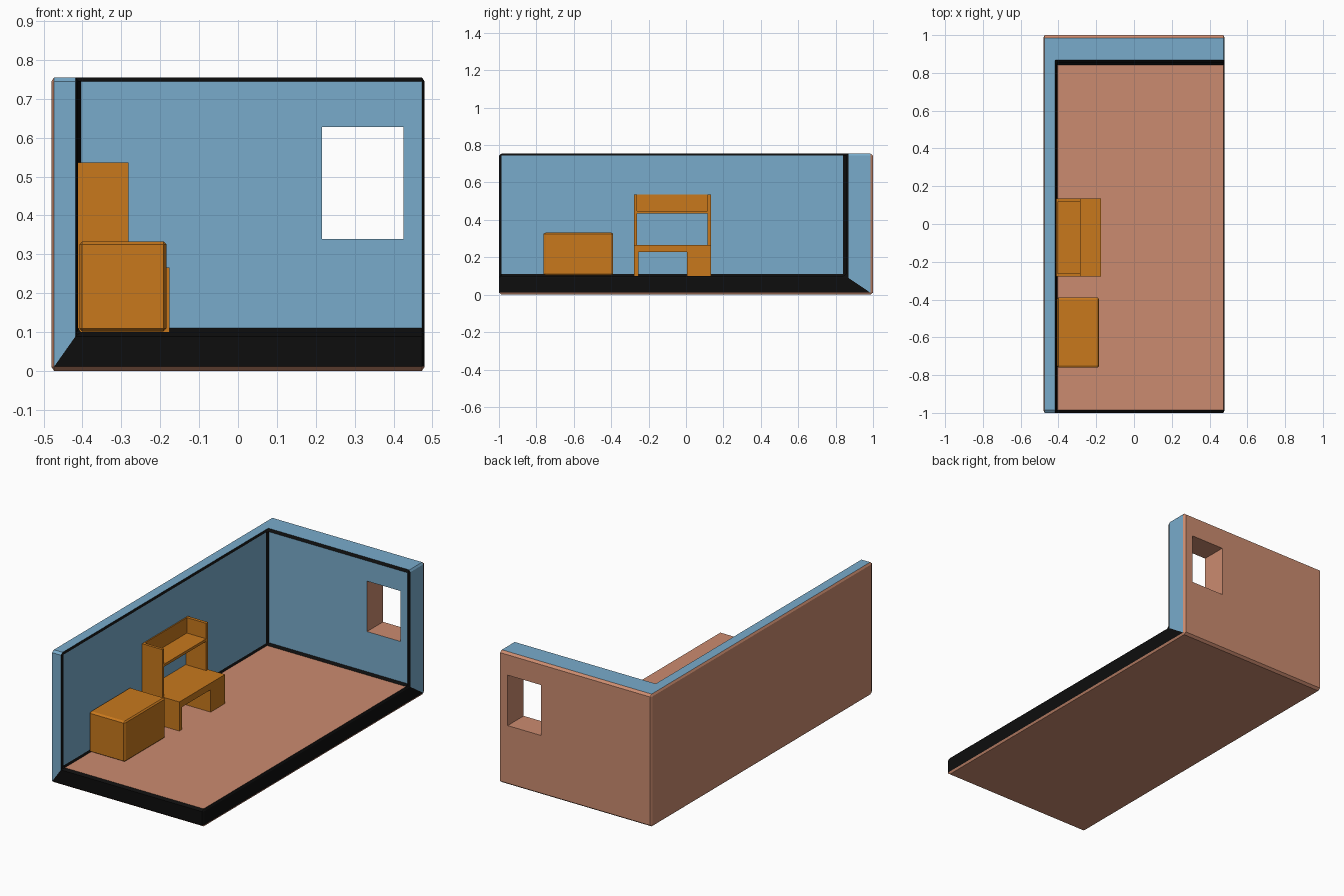
import bpy, bmesh
from mathutils import Vector

if "Cube" in bpy.data.objects:
    bpy.data.objects.remove(bpy.data.objects["Cube"])


def material(name, rgb):
    m = bpy.data.materials.new(name)
    m.diffuse_color = (*rgb, 1)
    m.use_nodes = True
    m.node_tree.nodes["Principled BSDF"].inputs["Base Color"].default_value = m.diffuse_color
    return m


SHELL = material("clay", (0.60, 0.26, 0.16))
BLUE = material("wall_blue", (0.19, 0.41, 0.60))
BLACK = material("trim_black", (0.004, 0.004, 0.004))
WOOD = material("wood_orange", (0.58, 0.19, 0.012))


def finish(name, bm, mats):
    me = bpy.data.meshes.new(name)
    bm.to_mesh(me)
    bm.free()
    for m in mats:
        me.materials.append(m)
    ob = bpy.data.objects.new(name, me)
    bpy.context.collection.objects.link(ob)
    return ob


def add_box(bm, x, y, z):
    vs = bmesh.ops.create_cube(bm, size=1)["verts"]
    for v in vs:
        v.co = Vector([(r[0] + r[1]) / 2 + c * (r[1] - r[0]) for r, c in zip((x, y, z), v.co)])


# Room: three thick slabs meeting in a corner, with mitred rims
S = Vector((0.48, 1, 0.755))
outer = [(-0.48, 0.48), (-1, 1), (0, 0.755)]
inner = [(-0.411, 0.48), (-1, 0.855), (0.10, 0.755)]
bm = bmesh.new()


def corner(r, i, j, k):
    return bm.verts.new([a[n] / s for a, n, s in zip(r, (i, j, k), S)])


keys = [(i, j, k) for i in (0, 1) for j in (0, 1) for k in (0, 1) if (i, j, k) != (1, 0, 1)]
o = {k: corner(outer, *k) for k in keys}
n = {k: corner(inner, *k) for k in keys}
floor = [(0, 0, 0), (1, 0, 0), (1, 1, 0), (0, 1, 0)]
left = [(0, 0, 0), (0, 1, 0), (0, 1, 1), (0, 0, 1)]
back = [(0, 1, 0), (1, 1, 0), (1, 1, 1), (0, 1, 1)]
for quad, col in ((floor, 0), (left, 1), (back, 1)):
    bm.faces.new([o[k] for k in quad])
    bm.faces.new([n[k] for k in quad]).material_index = col
for quad, col, rims in ((floor, 2, (0, 1)), (left, 1, (2, 3)), (back, 1, (1, 2))):
    for e in rims:
        a, b = quad[e], quad[(e + 1) % 4]
        bm.faces.new((o[a], o[b], n[b], n[a])).material_index = col
bmesh.ops.recalc_face_normals(bm, faces=bm.faces)
bm.normal_update()
sharp = [e for e in bm.edges if e.calc_face_angle(0) > 0.3]
new = bmesh.ops.bevel(bm, geom=sharp, offset=0.0145, segments=1, profile=0.5,
                      affect='EDGES', clamp_overlap=True)["faces"]
# Chamfers: clay outside, blue across wall ends, black trim inside
for v in bm.verts:
    v.co = Vector([a * b for a, b in zip(v.co, S)])
bm.normal_update()
for f in new:
    nm = f.normal
    if max(abs(c) for c in nm) > 0.999:
        continue
    c = f.calc_center_median()
    if c.x < -0.474 or c.y > 0.99 or c.z < 0.008:
        f.material_index = 0
    elif (abs(nm.x) < 0.01 and c.x < -0.425) or (abs(nm.y) < 0.01 and c.y > 0.88):
        f.material_index = 1
    else:
        f.material_index = 2
room = finish("room", bm, (SHELL, BLUE, BLACK))

# Window opening
bm = bmesh.new()
add_box(bm, (0.216, 0.426), (0.7, 1.2), (0.34, 0.628))
cutter = finish("window_cutter", bm, (SHELL,))
cutter.hide_render = True
mod = room.modifiers.new("window", 'BOOLEAN')
mod.operation = 'DIFFERENCE'
mod.solver = 'EXACT'
mod.object = cutter
bpy.context.view_layer.objects.active = room
bpy.ops.object.modifier_apply(modifier="window")
bpy.data.objects.remove(cutter)

# Chest with chamfered edges
bm = bmesh.new()
bmesh.ops.create_cube(bm, size=1)
bmesh.ops.bevel(bm, geom=list(bm.edges), offset=0.032, segments=1, affect='EDGES')
for v in bm.verts:
    v.co = Vector((-0.296 + v.co.x * 0.224, -0.575 + v.co.y * 0.372, 0.2175 + v.co.z * 0.231))
finish("chest", bm, (WOOD,))

# Desk and hutch
DEEP, SHALLOW = (-0.411, -0.176), (-0.411, -0.282)
parts = {
    "desk_top": (DEEP, (-0.278, 0.134), (0.228, 0.266)),
    "desk_leg": (DEEP, (-0.278, -0.254), (0.10, 0.228)),
    "desk_drawer_block": (DEEP, (0.005, 0.134), (0.10, 0.228)),
    "hutch_side_front": (SHALLOW, (-0.278, -0.263), (0.266, 0.536)),
    "hutch_side_back": (SHALLOW, (0.116, 0.134), (0.266, 0.536)),
    "hutch_shelf": (SHALLOW, (-0.263, 0.116), (0.433, 0.448)),
    "hutch_back_panel": ((-0.411, -0.404), (-0.263, 0.116), (0.448, 0.536)),
}
for name, dims in parts.items():
    bm = bmesh.new()
    add_box(bm, *dims)
    finish(name, bm, (WOOD,))
